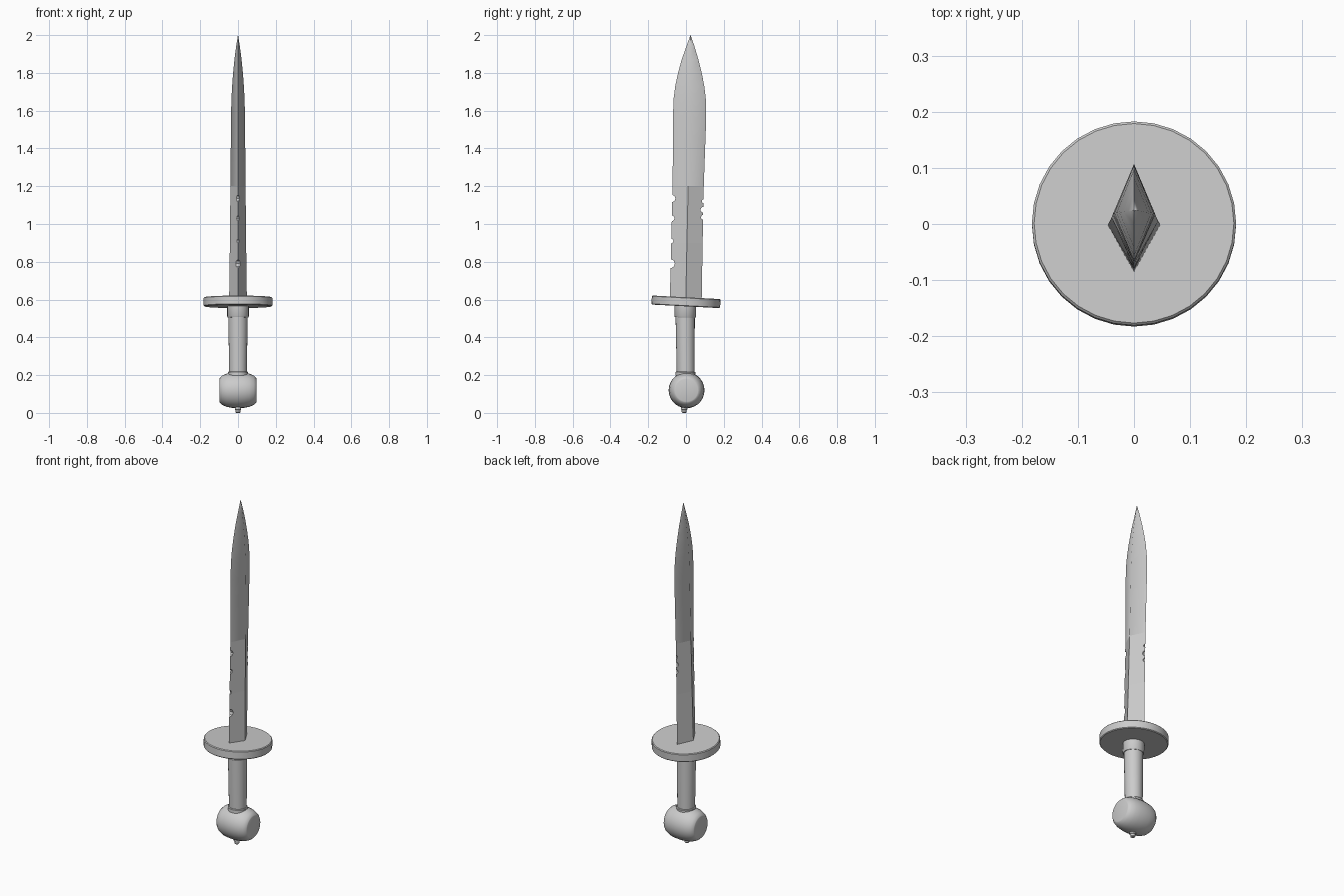
import bpy, bmesh, math
from mathutils import Matrix, Vector

if "Cube" in bpy.data.objects:
    bpy.data.objects.remove(bpy.data.objects["Cube"])

steel = bpy.data.materials.new("plain_grey")
steel.diffuse_color = (0.6, 0.6, 0.6, 1)
steel.use_nodes = True
steel.node_tree.nodes["Principled BSDF"].inputs["Base Color"].default_value = steel.diffuse_color


def finish(name, bm, smooth_angle=None):
    bmesh.ops.recalc_face_normals(bm, faces=bm.faces)
    me = bpy.data.meshes.new(name)
    bm.to_mesh(me)
    bm.free()
    ob = bpy.data.objects.new(name, me)
    bpy.context.collection.objects.link(ob)
    me.materials.append(steel)
    bpy.ops.object.select_all(action='DESELECT')
    bpy.context.view_layer.objects.active = ob
    ob.select_set(True)
    if smooth_angle:
        bpy.ops.object.shade_smooth_by_angle(angle=math.radians(smooth_angle))
    return ob


def loft(bm, rings):
    """Skin a list of equally long point rings and cap both ends."""
    vs = [[bm.verts.new(p) for p in r] for r in rings]
    n = len(vs[0])
    for a, b in zip(vs, vs[1:]):
        for i in range(n):
            j = (i + 1) % n
            bm.faces.new((a[i], a[j], b[j], b[i]))
    bm.faces.new(vs[0])
    bm.faces.new(vs[-1])


def lathe(name, profile, sides, matrix, angle=35):
    """Revolve (radius, height) points about local z."""
    bm = bmesh.new()
    loft(bm, [[(r * math.cos(math.tau * i / sides), r * math.sin(math.tau * i / sides), h)
               for i in range(sides)] for r, h in profile])
    bmesh.ops.transform(bm, matrix=matrix, verts=bm.verts)
    return finish(name, bm, angle)


def placed(y, z, tilt_x=0.0, turn_y=0.0):
    return (Matrix.Translation((0, y, z)) @ Matrix.Rotation(math.radians(tilt_x), 4, 'X')
            @ Matrix.Rotation(math.radians(turn_y), 4, 'Y'))


# Blade: diamond sections (z, front edge y, back edge y, half thickness)
sections = [(0.59, -0.086, 0.083, 0.047), (0.90, -0.078, 0.088, 0.043), (1.20, -0.071, 0.094, 0.040),
            (1.45, -0.069, 0.103, 0.038), (1.56, -0.069, 0.107, 0.037), (1.66, -0.066, 0.105, 0.035),
            (1.73, -0.057, 0.097, 0.031), (1.80, -0.042, 0.083, 0.026), (1.87, -0.023, 0.066, 0.019),
            (1.94, 0.002, 0.045, 0.010), (2.00, 0.0235, 0.0245, 0.0005)]
bm = bmesh.new()
loft(bm, [[(0, f, z), (h, (f + b) / 2, z), (0, b, z), (-h, (f + b) / 2, z)] for z, f, b, h in sections])
blade = finish("blade", bm)
for p in blade.data.polygons:            # upper blade has a softly shaded ridge
    p.use_smooth = p.center.z > 1.2
for e in blade.data.edges:               # cutting edges stay crisp
    a, b = (blade.data.vertices[i].co for i in e.vertices)
    e.use_edge_sharp = abs(a.x) < 1e-5 and abs(b.x) < 1e-5

# Nicks along both cutting edges (y, z, radius)
nicks = [(-0.076, 1.135, 0.020), (-0.076, 1.03, 0.015), (-0.080, 0.91, 0.013), (-0.083, 0.79, 0.024),
         (0.094, 1.12, 0.011), (0.093, 1.075, 0.016), (0.092, 1.035, 0.013)]
bm = bmesh.new()
for y, z, r in nicks:
    bmesh.ops.create_cone(bm, cap_ends=True, segments=9, radius1=r, radius2=r, depth=0.2,
                          matrix=placed(y, z, 0, 90))
cutter = finish("nick_cutter", bm)
cutter.hide_render = True
mod = blade.modifiers.new("nicks", 'BOOLEAN')
mod.operation, mod.object, mod.solver = 'DIFFERENCE', cutter, 'EXACT'
mod.use_self = True
bpy.context.view_layer.objects.active = blade
bpy.ops.object.modifier_apply(modifier=mod.name)
bpy.data.objects.remove(cutter)

# Round guard, slightly tilted
lathe("guard", [(0.178, -0.024), (0.182, -0.020), (0.182, 0.020), (0.178, 0.024)], 32,
      placed(0, 0.588, -3))

# Grip with a collar at each end
lathe("grip", [(0.047, -0.16), (0.049, 0.0), (0.051, 0.16)], 24, placed(-0.003, 0.36, 0.5))
lathe("upper_collar", [(0.054, -0.03), (0.057, -0.025), (0.057, 0.035)], 24, placed(-0.004, 0.535, -2))
lathe("lower_collar", [(0.053, -0.01), (0.053, 0.008), (0.050, 0.012)], 24, placed(-0.002, 0.206, -2))

# Pommel: barrel-like ball lying along x with flat round ends
half = [(0.060, 0.098), (0.066, 0.096), (0.078, 0.083), (0.088, 0.060), (0.093, 0.032)]
profile = [(r, -x) for r, x in half] + [(0.095, 0)] + [(r, x) for r, x in reversed(half)]
lathe("pommel", profile, 28, placed(0.003, 0.12, 0, 90))

# Small button under the pommel
lathe("pommel_button", [(0.009, 0), (0.013, 0.004), (0.014, 0.016), (0.017, 0.018), (0.017, 0.032)], 12,
      placed(-0.010, 0.0))
